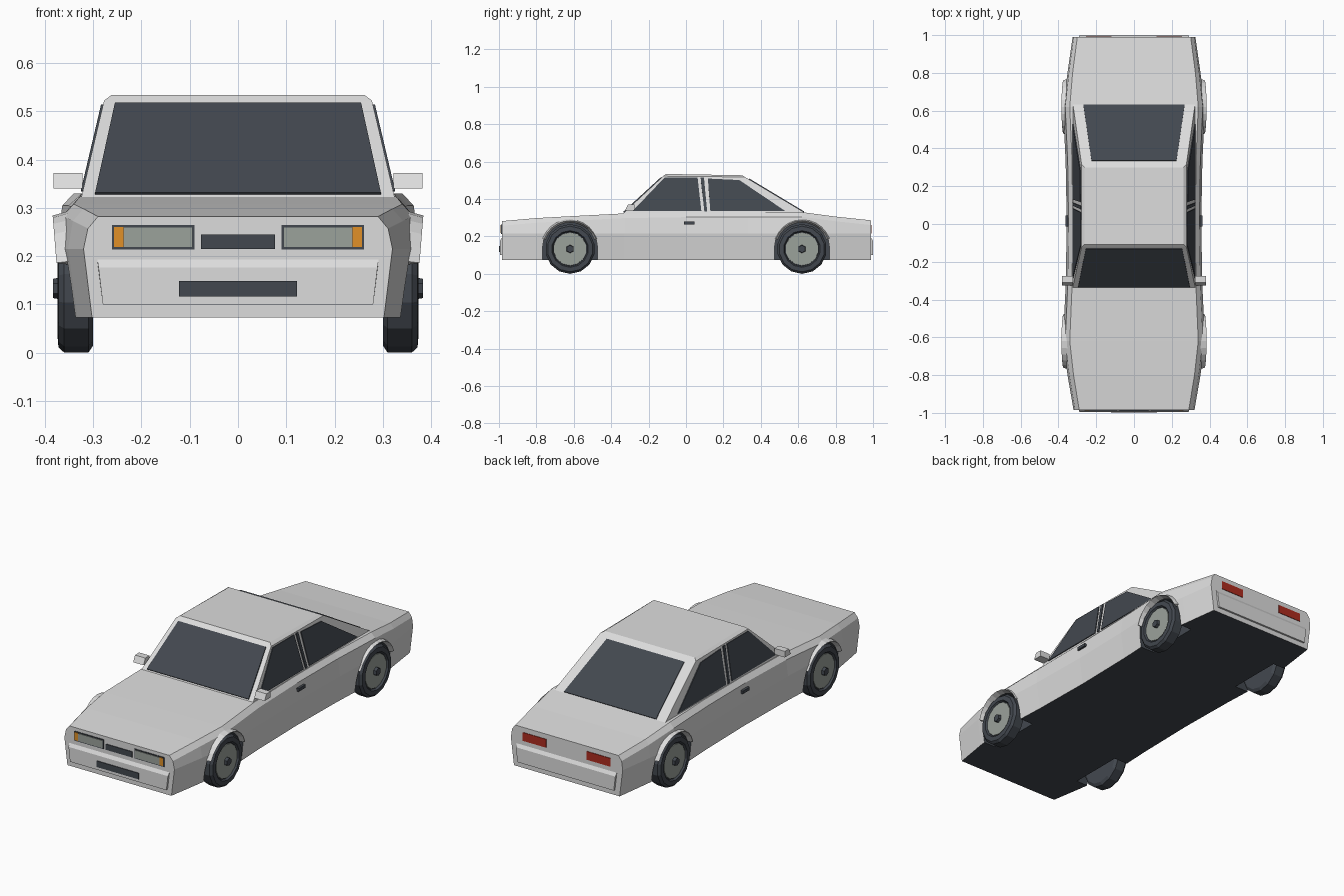
import bpy
import bmesh
from math import sin, cos, pi, radians
from mathutils import Vector

if "Cube" in bpy.data.objects:
    bpy.data.objects.remove(bpy.data.objects["Cube"], do_unlink=True)


def material(name, r, g, b):
    m = bpy.data.materials.new(name)
    m.use_nodes = True
    m.diffuse_color = (r, g, b, 1)
    m.node_tree.nodes["Principled BSDF"].inputs["Base Color"].default_value = (r, g, b, 1)
    return m


PAINT = material("light grey paint", .72, .72, .72)
DARK = material("dark glass and rubber", .055, .064, .078)
LAMP = material("grey lamp", .33, .36, .33)
AMBER = material("amber", .75, .28, .02)
RED = material("red", .42, .025, .014)


def finish(name, bm, *mats):
    bmesh.ops.recalc_face_normals(bm, faces=bm.faces[:])
    me = bpy.data.meshes.new(name)
    bm.to_mesh(me)
    bm.free()
    ob = bpy.data.objects.new(name, me)
    bpy.context.collection.objects.link(ob)
    for m in mats:
        me.materials.append(m)
    return ob


def loft(name, rings, *mats, caps=True, closed=True):
    """Skin a list of equal rings of points."""
    bm = bmesh.new()
    vs = [[bm.verts.new(p) for p in ring] for ring in rings]
    n = len(vs[0])
    for a, b in zip(vs, vs[1:]):
        for i in range(n if closed else n - 1):
            j = (i + 1) % n
            bm.faces.new((a[i], a[j], b[j], b[i]))
    if caps:
        bm.faces.new(vs[0])
        bm.faces.new(vs[-1])
    return finish(name, bm, *mats)


def prism(name, pts, push, *mats):
    push = Vector(push)
    return loft(name, [pts, [Vector(p) + push for p in pts]], *mats)


def end_panel(name, x0, x1, z0, z1, y, depth, mat):
    """Rectangular plate on the front or rear face."""
    prism(name, [(x0, y, z0), (x1, y, z0), (x1, y, z1), (x0, y, z1)], (0, depth, 0), mat)


# Lower body: stations of y, widest half width, deck half width, deck height
STATIONS = [(-.985, .32, .29, .282), (-.8, .352, .32, .298), (-.62, .376, .34, .308),
            (-.33, .362, .328, .323), (0, .356, .325, .328), (.33, .362, .328, .33),
            (.62, .376, .34, .33), (.8, .352, .325, .306), (.99, .325, .3, .286)]
rings = []
for y, w, t, z in STATIONS:
    half = [(.945 * w, .073), (w, .215), ((w + t) / 2 + .006, z - .025), (t, z)]
    rings.append([(x, y, h) for x, h in half] + [(-x, y, h) for x, h in reversed(half)])
body = loft("body", rings, PAINT, DARK)
for f in body.data.polygons:
    if f.normal.z < -.9:
        f.material_index = 1

# Wheel arch openings
AXLES = {"front": -.62, "rear": .62}
SIDES = {"left": 1, "right": -1}
for axle, y in AXLES.items():
    for side, s in SIDES.items():
        arc = [(s * .27, y + .148 * cos(i * pi / 10), .135 + .148 * sin(i * pi / 10))
               for i in range(11)]
        arc += [(s * .27, y - .148, .02), (s * .27, y + .148, .02)]
        cutter = prism("arch_cutter", arc, (s * .2, 0, 0), PAINT, DARK)
        cutter.hide_render = True
        for f in cutter.data.polygons:
            f.material_index = 1
        mod = body.modifiers.new("arch", "BOOLEAN")
        mod.operation, mod.solver, mod.object = "DIFFERENCE", "EXACT", cutter
        bpy.context.view_layer.objects.active = body
        bpy.ops.object.modifier_apply(modifier=mod.name)
        bpy.data.objects.remove(cutter, do_unlink=True)


# Wheels and flared arch lips
def lathe(name, profile, y, s, n, mat):
    loft(name, [[(s * x, y + r * sin(2 * pi * i / n), .133 + r * cos(2 * pi * i / n))
                 for i in range(n)] for x, r in profile], mat)


for axle, y in AXLES.items():
    for side, s in SIDES.items():
        tag = f"{axle}_{side}"
        lathe("tyre_" + tag, [(.3, .118), (.31, .133), (.36, .133), (.372, .122),
                              (.374, .098), (.364, .092)], y, s, 14, DARK)
        lathe("wheel_disc_" + tag, [(.355, .09), (.368, .088)], y, s, 14, LAMP)
        lathe("wheel_hub_" + tag, [(.36, .024), (.383, .02)], y, s, 6, DARK)
        lip = []
        for i in range(11):
            a = radians(20 + 14 * i)
            flare = .012 + .012 * sin(a)
            lip.append([(s * x, y + r * cos(a), .135 + r * sin(a)) for x, r in
                        ((.352, .158), (.36 + flare, .149), (.352, .139))])
        loft("arch_lip_" + tag, lip, PAINT)


# Cabin with a chamfered roof
def side_x(z):
    return .325 - .235 * (z - .32)


def cabin_ring(x, y0, y1, z0, z1):
    return [(-x, y0, z0), (x, y0, z0), (x, y1, z1), (-x, y1, z1)]


loft("cabin", [cabin_ring(side_x(.315), -.345, .655, .315, .315),
               cabin_ring(side_x(.522), -.122, .315, .522, .518),
               cabin_ring(.262, -.108, .3, .534, .527)], PAINT)


# Front and rear glass, each laid on its slope
def slope_glass(name, low, high, ny):
    (y0, z0, x0), (y1, z1, x1) = low, high
    pts = [(-x0, y0, z0), (x0, y0, z0), (x1, y1, z1), (-x1, y1, z1)]
    n = Vector((0, z1 - z0, y0 - y1)).normalized() * ny
    prism(name, [Vector(p) - n * .003 for p in pts], n * .007, DARK)


slope_glass("windscreen", (-.333, .329, .296), (-.13, .515, .255), -1)
slope_glass("rear_window", (.63, .33, .268), (.335, .507, .225), 1)

# Side glass, mirrors and door handles
WINDOWS = {"front_window": [(-.285, .335), (-.115, .513), (.062, .513), (.082, .335)],
           "pillar_strip": [(.098, .333), (.078, .513), (.096, .513), (.113, .333)],
           "rear_quarter_window": [(.13, .335), (.117, .508), (.285, .5), (.53, .335)]}
for side, s in SIDES.items():
    for name, pts in WINDOWS.items():
        prism(f"{name}_{side}", [(s * (side_x(z) - .003), y, z) for y, z in pts],
              (s * .007, 0, .0015), DARK)
    prism("mirror_" + side, [(s * .322, -.325, .34), (s * .322, -.275, .34),
                             (s * .322, -.275, .372), (s * .322, -.31, .372)],
          (s * .06, 0, 0), PAINT)
    prism("door_handle_" + side, [(s * .345, -.012, .264), (s * .345, .045, .264),
                                  (s * .345, .045, .28), (s * .345, -.012, .28)],
          (s * .017, 0, 0), DARK)

# Bumpers
for name, y, s in (("front_bumper", -.975, -1), ("rear_bumper", .98, 1)):
    loft(name, [[(x * w, y + s * d, z) for d, z, w in
                 ((0, .1, .28), (.02, .1, .28), (.02, .176, .289), (.008, .196, .292), (0, .196, .292))]
                for x in (-1, 1)], PAINT)

# Lamps and grilles
end_panel("upper_grille", -.077, .077, .215, .245, -.98, -.009, DARK)
end_panel("lower_grille", -.122, .122, .116, .148, -.99, -.009, DARK)
for side, s in SIDES.items():
    end_panel("headlamp_frame_" + side, s * .09, s * .261, .214, .264, -.98, -.008, DARK)
    end_panel("headlamp_" + side, s * .095, s * .236, .219, .259, -.982, -.009, LAMP)
    end_panel("indicator_" + side, s * .237, s * .257, .219, .26, -.982, -.009, AMBER)
    end_panel("tail_lamp_" + side, s * .118, s * .255, .216, .26, .986, .007, RED)
